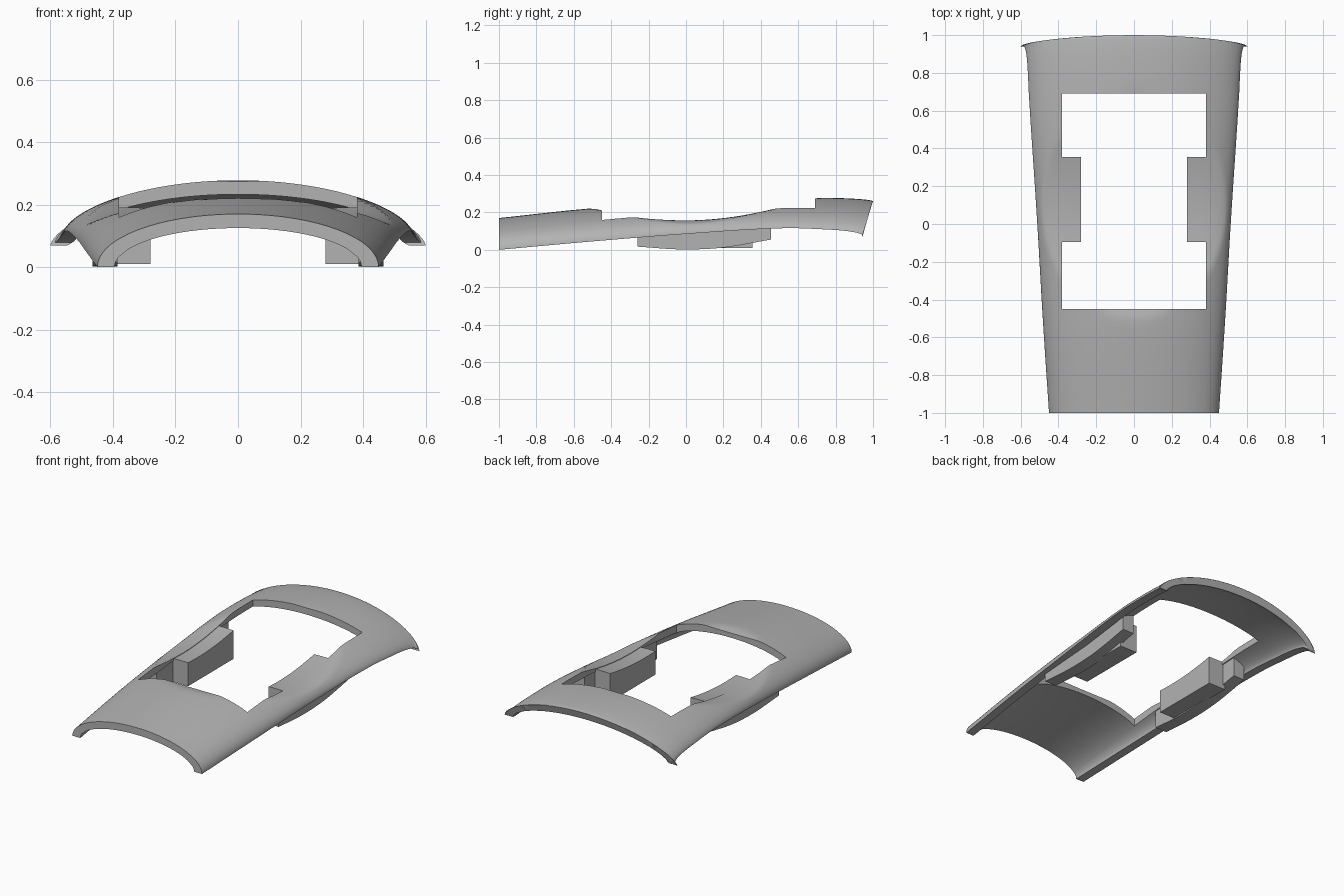
import bpy, bmesh, math

cube = bpy.data.objects.get("Cube")
if cube:
    bpy.data.objects.remove(cube, do_unlink=True)

grey = bpy.data.materials.new("plain_grey")
grey.use_nodes = True
COLOUR = (0.45, 0.45, 0.45, 1)
grey.diffuse_color = COLOUR
grey.node_tree.nodes["Principled BSDF"].inputs["Base Color"].default_value = COLOUR

# Lengthwise guides: (y, value)
CROWN = [(-1, .17), (-.5, .222), (0, .25), (.69, .278), (1, .26)]
RIM = [(-1, .0), (-.5, .045), (0, .085), (.5, .115), (.75, .107), (1, .07)]
HALF_WIDTH = [(-1, .45), (-.5, .483), (0, .512), (.5, .545), (.8, .565), (.92, .58), (1, .6)]
WALL, RIM_WALL = .045, .055
HOLE_X, HOLE_FRONT, HOLE_BACK = .38, -.45, .69


def guide(points, y):
    """Smooth curve through a few points."""
    n = len(points)
    slope = lambda i: ((points[min(i + 1, n - 1)][1] - points[max(i - 1, 0)][1])
                       / (points[min(i + 1, n - 1)][0] - points[max(i - 1, 0)][0]))
    i = max(k for k in range(n - 1) if k == 0 or points[k][0] <= y)
    (a, va), (b, vb) = points[i], points[i + 1]
    h = b - a
    t = (y - a) / h
    return ((1 + 2 * t) * (1 - t) ** 2 * va + t * (1 - t) ** 2 * h * slope(i)
            + t * t * (3 - 2 * t) * vb + t * t * (t - 1) * h * slope(i + 1))


def half_width(y, inner):
    return guide(HALF_WIDTH, y) - (RIM_WALL if inner else 0)


def height(x, y, inner=False):
    """Arched section, with a shallow oval dish sunk into the outer skin."""
    rim = guide(RIM, y)
    crown = guide(CROWN, y) - (WALL if inner else 0)
    power = .5 + .15 * max(0, min(1, y + .1))
    t = min(1, abs(x) / half_width(y, inner))
    z = rim + (crown - rim) * (1 - t * t) ** power
    if not inner:
        z -= .1 * max(0, 1 - (x / .49) ** 2 - ((y - .1) / .6) ** 2)
    return z


def finish(name, bm):
    bmesh.ops.recalc_face_normals(bm, faces=bm.faces)
    mesh = bpy.data.meshes.new(name)
    bm.to_mesh(mesh)
    bm.free()
    mesh.materials.append(grey)
    obj = bpy.data.objects.new(name, mesh)
    bpy.context.collection.objects.link(obj)
    bpy.ops.object.select_all(action="DESELECT")
    obj.select_set(True)
    bpy.context.view_layer.objects.active = obj
    bpy.ops.object.shade_smooth_by_angle(angle=math.radians(30))


def solid(name, columns, rows, point, is_open=lambda i, j: False):
    """Two skins of a grid, joined by walls wherever a cell has no neighbour."""
    bm = bmesh.new()
    verts = {(i, j, s): bm.verts.new(point(i, j, s))
             for i in range(columns + 1) for j in range(rows + 1) for s in (0, 1)}
    cells = {(i, j) for i in range(columns) for j in range(rows) if not is_open(i, j)}
    for i, j in cells:
        ring = [(i, j), (i + 1, j), (i + 1, j + 1), (i, j + 1)]
        beside = [(i, j - 1), (i + 1, j), (i, j + 1), (i - 1, j)]
        for s in (0, 1):
            bm.faces.new([verts[(*c, s)] for c in ring])
        for k in range(4):
            if beside[k] not in cells:
                a, b = ring[k], ring[(k + 1) % 4]
                bm.faces.new([verts[(*a, 0)], verts[(*b, 0)], verts[(*b, 1)], verts[(*a, 1)]])
    loose = [v for v in bm.verts if not v.link_faces]
    bmesh.ops.delete(bm, geom=loose, context="VERTS")
    finish(name, bm)


# Shell with rectangular opening
def spread(a, b, n):
    return [a + (b - a) * k / n for k in range(n)]


ROWS = spread(-1, HOLE_FRONT, 16) + spread(HOLE_FRONT, HOLE_BACK, 36) + spread(HOLE_BACK, 1, 12) + [1]
SIDE, MIDDLE = 14, 24
COLUMNS = 2 * SIDE + MIDDLE


def shell_point(i, j, s):
    y, inner = ROWS[j], s == 1
    k = i - COLUMNS / 2
    if abs(k) <= MIDDLE / 2:
        x = HOLE_X * k / (MIDDLE / 2)
    else:
        w = half_width(y, inner)
        part = (abs(k) - MIDDLE / 2) / SIDE
        x = math.copysign(w * math.cos(math.acos(HOLE_X / w) * (1 - part)), k)
    z = height(x, y, inner)
    lean = max(0, (y - .7) / .3)
    return x, y * (1 - lean) + lean * (.919 + .31 * z), z


def in_hole(i, j):
    return SIDE <= i < SIDE + MIDDLE and HOLE_FRONT - .001 < ROWS[j] < HOLE_BACK - .001


solid("shell", COLUMNS, len(ROWS) - 1, shell_point, in_hole)


# Blocks hanging below the side rails
def block(name, side, x0, x1, y0, y1, bottom, sink):
    nx, ny = 4, 20

    def point(i, j, s):
        x = x0 + (x1 - x0) * i / nx
        y = y0 + (y1 - y0) * j / ny
        return side * x, y, bottom(y) if s else height(x, y) - sink

    solid(name, nx, ny, point)


KEEL = [(-.26, .017), (-.02, .002), (.2, .012), (.455, .055)]
for side, label in ((1, "left"), (-1, "right")):
    block(label + "_clip_tab", side, .28, .40, -.095, .355, lambda y: .01, .003)
    block(label + "_rail_keel", side, .385, .465, -.26, .455, lambda y: max(0, guide(KEEL, y)), .01)
